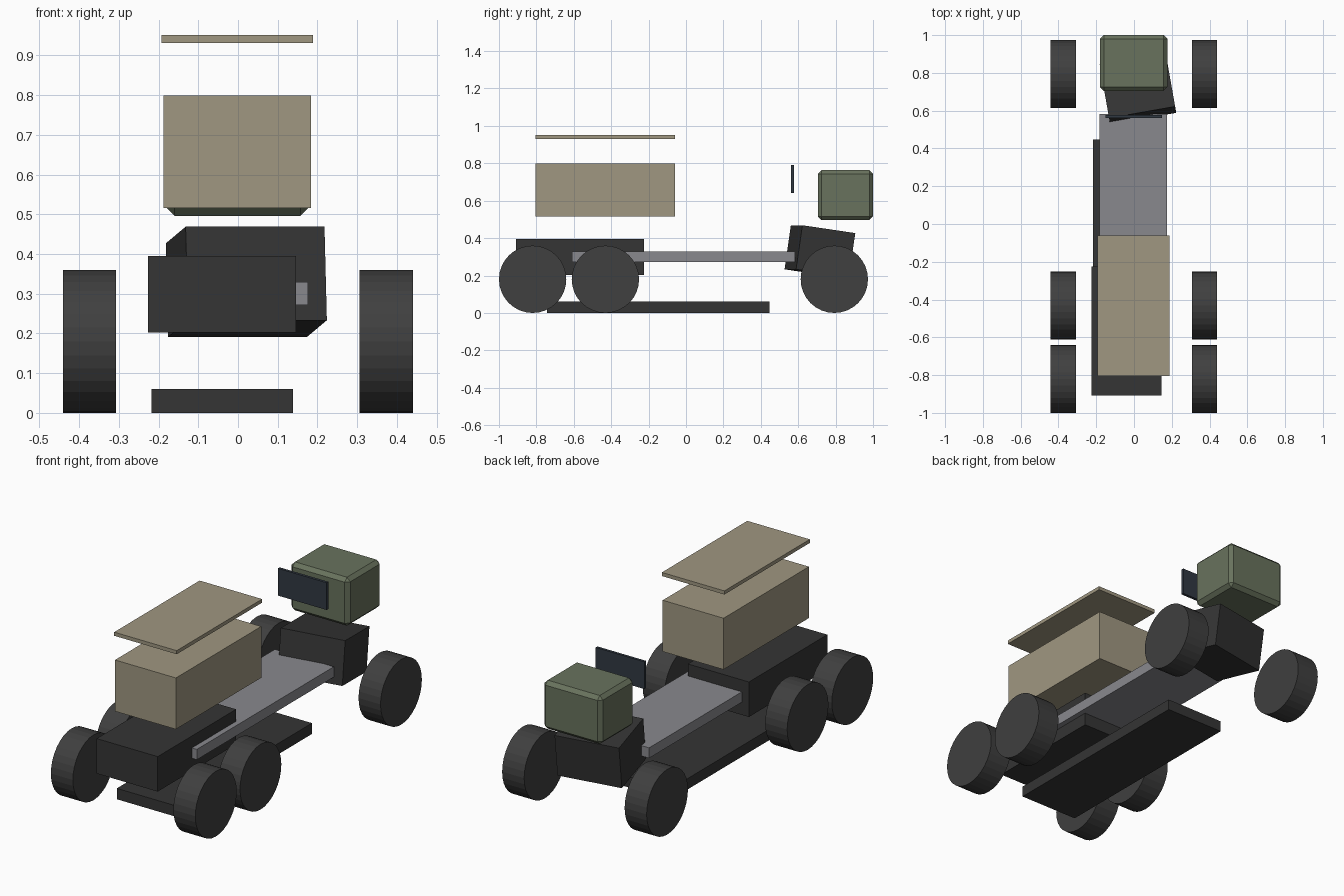
import bpy, bmesh
from math import radians, pi
from mathutils import Matrix

if "Cube" in bpy.data.objects:
    bpy.data.objects.remove(bpy.data.objects["Cube"])


def material(name, rgb):
    m = bpy.data.materials.new(name)
    m.diffuse_color = (*rgb, 1)
    m.use_nodes = True
    m.node_tree.nodes["Principled BSDF"].inputs["Base Color"].default_value = m.diffuse_color
    return m


DARK = material("dark", (0.035, 0.035, 0.035))
TYRE = material("tyre", (0.05, 0.05, 0.05))
GREY = material("grey", (0.25, 0.25, 0.27))
TAN = material("tan", (0.35, 0.31, 0.22))
GREEN = material("green", (0.14, 0.17, 0.11))
GLASS = material("glass", (0.03, 0.04, 0.055))


def add(name, bm, mat, loc, rot=(0, 0, 0)):
    mesh = bpy.data.meshes.new(name)
    bm.to_mesh(mesh)
    bm.free()
    mesh.materials.append(mat)
    ob = bpy.data.objects.new(name, mesh)
    ob.location = loc
    ob.rotation_euler = [radians(a) for a in rot]
    bpy.context.collection.objects.link(ob)
    return ob


def box(name, loc, size, mat, rot=(0, 0, 0)):
    bm = bmesh.new()
    bmesh.ops.create_cube(bm, size=1, matrix=Matrix.Diagonal((*size, 1)))
    return add(name, bm, mat, loc, rot)


def span(name, xs, ys, zs, mat):
    """Box given by its extents along each axis."""
    ranges = (xs, ys, zs)
    return box(name, [(a + b) / 2 for a, b in ranges], [b - a for a, b in ranges], mat)


def wheel(name, x, y):
    bm = bmesh.new()
    bmesh.ops.create_cone(bm, cap_ends=True, segments=32, radius1=0.18, radius2=0.18,
                          depth=0.134, matrix=Matrix.Rotation(pi / 2, 4, 'Y'))
    return add(name, bm, TYRE, (x, y, 0.18))


# Chassis
span("chassis_deck", (-0.183, 0.176), (-0.61, 0.583), (0.272, 0.329), GREY)
span("underbody_plate", (-0.218, 0.138), (-0.744, 0.447), (0, 0.06), DARK)
span("rear_axle_block", (-0.226, 0.146), (-0.908, -0.225), (0.202, 0.395), DARK)
box("engine_block", (0.021, 0.716, 0.330), (0.355, 0.29, 0.238), DARK, (-8.3, 0, 10))

# Cargo body and its raised roof
span("cargo_box", (-0.187, 0.184), (-0.804, -0.06), (0.516, 0.799), TAN)
span("cargo_roof", (-0.192, 0.189), (-0.804, -0.06), (0.931, 0.951), TAN)

# Cab with chamfered edges, and the window panel
cab = span("cab", (-0.18, 0.177), (0.705, 1.0), (0.496, 0.763), GREEN)
bevel = cab.modifiers.new("chamfer", 'BEVEL')
bevel.width = 0.02
bevel.segments = 1
span("window_panel", (-0.15, 0.147), (0.562, 0.577), (0.642, 0.792), GLASS)

# Wheels, three per side
for side, x in (("left", -0.374), ("right", 0.373)):
    for axle, y in (("rear", -0.82), ("middle", -0.431), ("front", 0.793)):
        wheel(f"{axle}_{side}_wheel", x, y)
